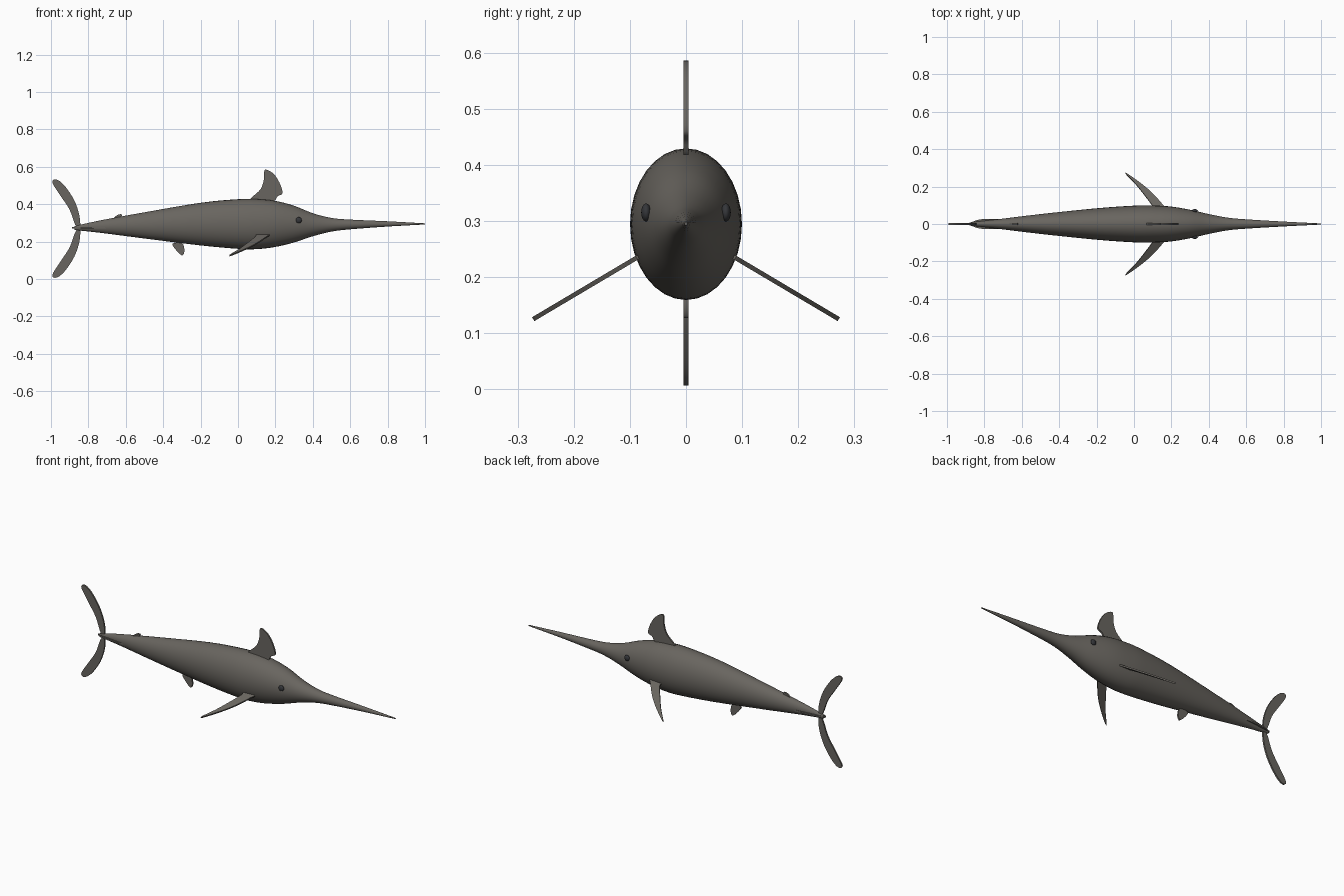
import bpy, bmesh, math
from mathutils import Vector

if "Cube" in bpy.data.objects:
    bpy.data.objects.remove(bpy.data.objects["Cube"], do_unlink=True)


def material(name, colour):
    m = bpy.data.materials.new(name)
    m.use_nodes = True
    m.diffuse_color = colour
    bsdf = m.node_tree.nodes["Principled BSDF"]
    bsdf.inputs["Base Color"].default_value = colour
    bsdf.inputs["Roughness"].default_value = 0.6
    return m


SKIN = material("grey brown skin", (0.14, 0.13, 0.115, 1))
EYE = material("dark eye", (0.035, 0.037, 0.042, 1))


def finish(name, bm, mat, angle=40):
    bmesh.ops.recalc_face_normals(bm, faces=bm.faces[:])
    mesh = bpy.data.meshes.new(name)
    bm.to_mesh(mesh)
    bm.free()
    mesh.materials.append(mat)
    obj = bpy.data.objects.new(name, mesh)
    bpy.context.collection.objects.link(obj)
    bpy.ops.object.select_all(action='DESELECT')
    obj.select_set(True)
    bpy.context.view_layer.objects.active = obj
    bpy.ops.object.shade_smooth_by_angle(angle=math.radians(angle))
    return obj


def smooth(points, steps, closed):
    """Catmull-Rom spline through the points."""
    p = [Vector(q) for q in points]
    n = len(p)
    pick = (lambda i: p[i % n]) if closed else (lambda i: p[max(0, min(n - 1, i))])
    out = []
    for i in range(n if closed else n - 1):
        a, b, c, d = (pick(i + k) for k in (-1, 0, 1, 2))
        for s in range(steps):
            t = s / steps
            out.append(0.5 * (2 * b + (c - a) * t + (2 * a - 5 * b + 4 * c - d) * t * t
                              + (3 * b - a - 3 * c + d) * t ** 3))
    return out if closed else out + [p[-1]]


def fin(name, outline, origin=(0, 0, 0), u=(1, 0, 0), v=(0, 0, 1), thick=0.009):
    """Thin rounded blade drawn in the plane of u and v."""
    o, u, v = Vector(origin), Vector(u), Vector(v)
    normal = u.cross(v).normalized()
    rim = [o + u * q[0] + v * q[1] for q in smooth(outline, 4, True)]
    bm = bmesh.new()
    sides = [[bm.verts.new(q + normal * h) for q in rim] for h in (-thick / 2, thick / 2)]
    for side in sides:
        bm.faces.new(side)
    for i in range(len(rim)):
        j = (i + 1) % len(rim)
        bm.faces.new((sides[0][i], sides[0][j], sides[1][j], sides[1][i]))
    return finish(name, bm, SKIN)


# Body and bill: x, top, bottom, half width
STATIONS = [
    (-0.875, 0.283, 0.262, 0.009), (-0.74, 0.313, 0.248, 0.024),
    (-0.5, 0.357, 0.217, 0.053), (-0.2, 0.408, 0.18, 0.084),
    (0, 0.427, 0.162, 0.098), (0.1, 0.428, 0.16, 0.099),
    (0.2, 0.418, 0.172, 0.093), (0.3, 0.392, 0.196, 0.076),
    (0.4, 0.352, 0.229, 0.053), (0.5, 0.327, 0.254, 0.034),
    (0.6, 0.318, 0.266, 0.025), (0.8, 0.309, 0.281, 0.013),
    (1, 0.298, 0.292, 0.003),
]
SIDES = 32
bm = bmesh.new()
rings = []
for x, top, low, half in smooth(STATIONS, 4, False):
    ring = []
    for k in range(SIDES):
        a = math.tau * k / SIDES
        ring.append(bm.verts.new((x, half * math.cos(a),
                                  (top + low) / 2 + (top - low) / 2 * math.sin(a))))
    rings.append(ring)
for r, s in zip(rings, rings[1:]):
    for k in range(SIDES):
        j = (k + 1) % SIDES
        bm.faces.new((r[k], r[j], s[j], s[k]))
bm.faces.new(rings[0])
bm.faces.new(rings[-1])
finish("body_and_bill", bm, SKIN)

# Fins on the centre line
fin("dorsal_fin", [(0.06, 0.41), (0.075, 0.437), (0.12, 0.48), (0.138, 0.53), (0.14, 0.575),
                   (0.152, 0.585), (0.19, 0.563), (0.222, 0.515), (0.238, 0.46),
                   (0.212, 0.443), (0.18, 0.41)])
fin("small_dorsal_fin", [(-0.67, 0.318), (-0.645, 0.342), (-0.622, 0.346),
                         (-0.622, 0.33), (-0.61, 0.325)])
fin("anal_fin", [(-0.35, 0.19), (-0.335, 0.16), (-0.303, 0.128), (-0.29, 0.135),
                 (-0.287, 0.16), (-0.3, 0.192)])

# Crescent tail, one lobe mirrored down
lobe = [(-0.845, 0), (-0.848, 0.07), (-0.875, 0.15), (-0.92, 0.22), (-0.957, 0.256),
        (-0.985, 0.262), (-0.99, 0.24), (-0.945, 0.17), (-0.9, 0.1), (-0.87, 0.02)]
for name, up in (("upper_tail_lobe", 1), ("lower_tail_lobe", -1)):
    fin(name, lobe, origin=(0, 0, 0.27), v=(0, 0, up))

# Paired keels, pectoral fins and eyes
for side, label in ((-1, "front"), (1, "back")):
    fin(label + "_tail_keel", [(-0.87, 0), (-0.86, 0.013), (-0.81, 0.026), (-0.7, 0.027),
                               (-0.62, 0.026), (-0.62, 0)],
        origin=(0, 0, 0.274), v=(0, side, 0), thick=0.008)
    fin(label + "_pectoral_fin", [(0.165, 0), (0.15, 0.025), (0.1, 0.09), (0.04, 0.15),
                                  (-0.035, 0.212), (-0.04, 0.208), (0.012, 0.145),
                                  (0.06, 0.075), (0.095, 0.02), (0.1, 0)],
        origin=(0, side * 0.085, 0.236), v=(0, side * 0.86, -0.51), thick=0.008)
    bm = bmesh.new()
    bmesh.ops.create_uvsphere(bm, u_segments=20, v_segments=12, radius=0.016)
    bmesh.ops.scale(bm, vec=(1, 0.55, 1), verts=bm.verts[:])
    bmesh.ops.translate(bm, vec=(0.325, side * 0.071, 0.315), verts=bm.verts[:])
    finish(label + "_eye", bm, EYE)
